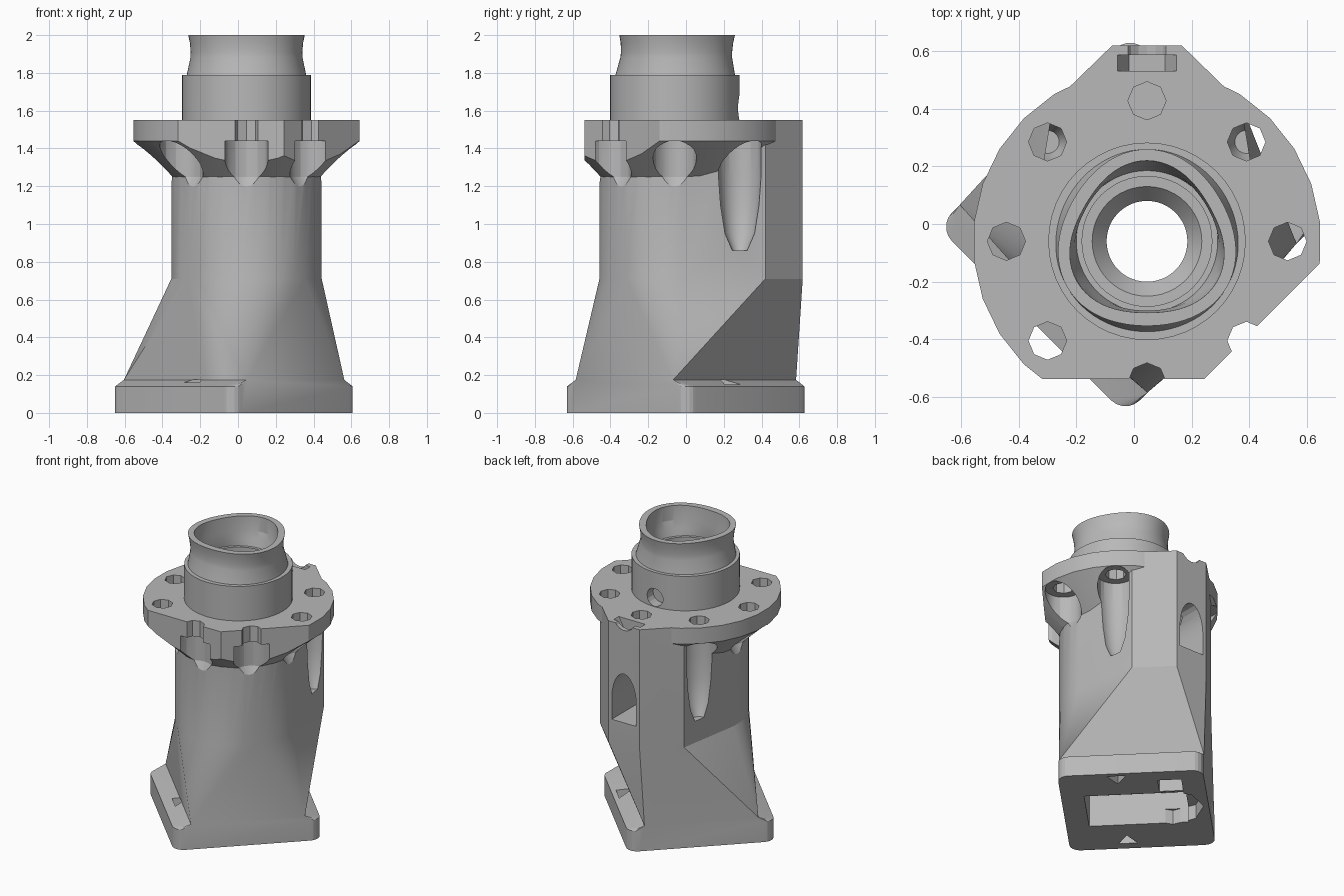
import bpy, bmesh
from math import sin, cos, pi, radians, sqrt
from mathutils import Vector

if "Cube" in bpy.data.objects:
    bpy.data.objects.remove(bpy.data.objects["Cube"])

AX, AY = 0.045, -0.06          # centre of the tube axis
S = 1 / sqrt(2)

grey = bpy.data.materials.new("plain grey")
grey.use_nodes = True
grey.diffuse_color = (0.48, 0.48, 0.48, 1)
grey.node_tree.nodes["Principled BSDF"].inputs["Base Color"].default_value = (0.48, 0.48, 0.48, 1)


def diag(u, v):
    """Turn foot coordinates, set at 45 degrees, into x and y."""
    return (u + v) * S, (u - v) * S


def make(name, bm):
    bmesh.ops.recalc_face_normals(bm, faces=bm.faces)
    mesh = bpy.data.meshes.new(name)
    bm.to_mesh(mesh)
    bm.free()
    mesh.materials.append(grey)
    obj = bpy.data.objects.new(name, mesh)
    bpy.context.collection.objects.link(obj)
    return obj


def hull(name, points):
    bm = bmesh.new()
    for p in points:
        bm.verts.new(p)
    out = bmesh.ops.convex_hull(bm, input=bm.verts)
    spare = [g for g in out["geom_interior"] if isinstance(g, bmesh.types.BMVert)]
    bmesh.ops.delete(bm, geom=spare, context='VERTS')
    bmesh.ops.dissolve_limit(bm, angle_limit=radians(0.5), verts=bm.verts, edges=bm.edges)
    return make(name, bm)


def ring(r, z, n, cx=AX, cy=AY, lobe=0.0, turn=0.0):
    pts = []
    for i in range(n):
        a = 2 * pi * (i + turn) / n
        q = r + lobe * cos(3 * (a - pi / 2))
        pts.append(Vector((cx + q * cos(a), cy + q * sin(a), z)))
    return pts


def loft(name, rings):
    """Skin a stack of equal rings and close both ends."""
    bm = bmesh.new()
    loops = [[bm.verts.new(p) for p in r] for r in rings]
    n = len(loops[0])
    for a, b in zip(loops, loops[1:]):
        for i in range(n):
            j = (i + 1) % n
            bm.faces.new((a[i], a[j], b[j], b[i]))
    bm.faces.new(loops[0])
    bm.faces.new(loops[-1])
    return make(name, bm)


def rod(name, r, z, n, y0, y1):
    """Prism lying along y, over the tube axis."""
    return hull(name, [(AX + r * cos(2 * pi * i / n), y, z + r * sin(2 * pi * i / n))
                       for i in range(n) for y in (y0, y1)])


def combine(obj, other, operation):
    mod = obj.modifiers.new(operation, 'BOOLEAN')
    mod.operation, mod.solver, mod.object = operation, 'EXACT', other
    graph = bpy.context.evaluated_depsgraph_get()
    mesh = bpy.data.meshes.new_from_object(obj.evaluated_get(graph))
    obj.modifiers.clear()
    obj.data = mesh
    bpy.data.objects.remove(other)


# Foot: rounded block with sloping ledges on two sides
U0, U1, V0, V1, R = -0.488, 0.455, -0.474, 0.446, 0.07
foot_points = []
for cu, cv, start in ((U1 - R, V1 - R, 0), (U0 + R, V1 - R, 90),
                      (U0 + R, V0 + R, 180), (U1 - R, V0 + R, 270)):
    for k in range(6):
        a = radians(start + 18 * k)
        xy = diag(cu + R * cos(a), cv + R * sin(a))
        foot_points += [(*xy, 0), (*xy, 0.14)]
shoulder = [(*diag(u, v), 0.175) for u in (-0.38, 0.35) for v in (V0, V1)]
foot = hull("foot", foot_points + shoulder)

# Body: square at the foot, rising to a round column with a flat pad at the back
outline = [(p.x, p.y) for p in ring(0.4, 0, 32, turn=0.5)]
outline += [(AX + side * dx, y) for side in (-1, 1)
            for dx, y in ((0.325, 0.42), (0.121, 0.618))]
skirt = hull("skirt", shoulder + [(x, y, 0.71) for x, y in outline])
mount = hull("tube_mount", [(x, y, z) for x, y in outline for z in (0.71, 1.55)])

# Flange: disc over a cone, trimmed flat at the front and on one diagonal
bm = bmesh.new()
for r, z in ((0.603, 1.55), (0.603, 1.44), (0.4, 1.25)):
    for p in ring(r, z, 28, turn=0.5):
        bm.verts.new(p)
bmesh.ops.convex_hull(bm, input=bm.verts)
for point, normal in (((0, -0.537, 0), (0, -1, 0)), ((*diag(0, 0.552), 0), (S, -S, 0))):
    bmesh.ops.bisect_plane(bm, geom=bm.verts[:] + bm.edges[:] + bm.faces[:],
                           plane_co=point, plane_no=normal, clear_outer=True)
flange_points = [v.co.copy() for v in bm.verts]
bm.free()
flange = hull("flange", flange_points)

# Collar and waisted three-lobed neck
collar = loft("collar", [ring(0.342, z, 48) for z in (1.5, 1.79)])
neck = loft("neck", [ring(r, z, 72, lobe=l) for r, z, l in (
    (0.318, 1.75, 0.002), (0.316, 1.79, 0.003), (0.296, 1.88, 0.008),
    (0.294, 1.91, 0.01), (0.298, 1.96, 0.012), (0.306, 2.0, 0.013))])

for part in (skirt, flange, foot, collar, neck):
    combine(mount, part, 'UNION')


def cut(cutter):
    combine(mount, cutter, 'DIFFERENCE')


# Stepped bore through the whole mount
cut(loft("neck_bore", [ring(r, z, 72, lobe=l) for r, z, l in (
    (0.245, 1.8, 0.0), (0.25, 1.85, 0.01), (0.26, 1.9, 0.016), (0.267, 2.1, 0.016))]))
cut(loft("tube_bore", [ring(r, z, 48) for r, z in (
    (0.14, -0.1), (0.14, 1.6), (0.19, 1.66), (0.225, 1.661), (0.225, 1.81))]))

# Bolt holes with head pockets below the flange, long ones beside the pad
SHORT = ((0.04, 1.1), (0.115, 1.25), (0.115, 1.44))
LONG = ((0.04, 0.86), (0.08, 0.95), (0.104, 1.1), (0.115, 1.25), (0.115, 1.44))
for k in range(8):
    a = k * pi / 4
    x, y = AX + 0.487 * cos(a), AY + 0.487 * sin(a)
    bottom = 0.95 if k == 2 else 1.4
    cut(loft("bolt_hole", [ring(0.066, z, 8, x, y) for z in (bottom, 1.7)]))
    if k != 2:
        profile = LONG if k in (1, 3) else SHORT
        cut(loft("head_pocket", [ring(r, z, 24, x, y) for r, z in profile]))

# Arched window in the back pad
arch = [(0.094 * cos(pi * i / 12), 1.02 + 0.19 * sin(pi * i / 12)) for i in range(13)]
arch += [(-0.094, 0.87), (0.094, 0.87)]
cut(hull("window", [(AX + x, y, z) for x, z in arch for y in (0.33, 0.8)]))

# Clamp screw: six-sided nut slot and screw groove in the pad, blind hole in the collar
cut(rod("nut_slot", 0.125, 1.59, 6, 0.53, 0.585))
cut(rod("screw_groove", 0.078, 1.59, 16, 0.57, 0.8))
cut(rod("collar_hole", 0.062, 1.615, 16, 0.21, 0.4))

# Underside: recesses and triangular strap holes
for name, u0, u1, v0, v1, top in (("foot_recess", -0.19, 0.19, -0.33, 0.3, 0.22),
                                  ("small_recess", 0.21, 0.35, -0.33, -0.18, 0.1)):
    cut(hull(name, [(*diag(u, v), z) for u in (u0, u1) for v in (v0, v1) for z in (-0.1, top)]))
ox, oy = diag(0, -0.23)
cut(loft("eight_sided_recess", [ring(0.21, z, 8, ox, oy) for z in (-0.1, 0.1)]))
for side in (-1, 1):
    tri = [(side * 0.425, 0.014), (side * 0.425, 0.134), (side * 0.325, 0.074)]
    cut(hull("strap_hole", [(*diag(u, v), z) for u, v in tri for z in (-0.1, 0.178)]))

# Soft shading on the round parts, crisp edges elsewhere
bpy.context.view_layer.objects.active = mount
mount.select_set(True)
bpy.ops.object.shade_smooth_by_angle(angle=radians(15))
